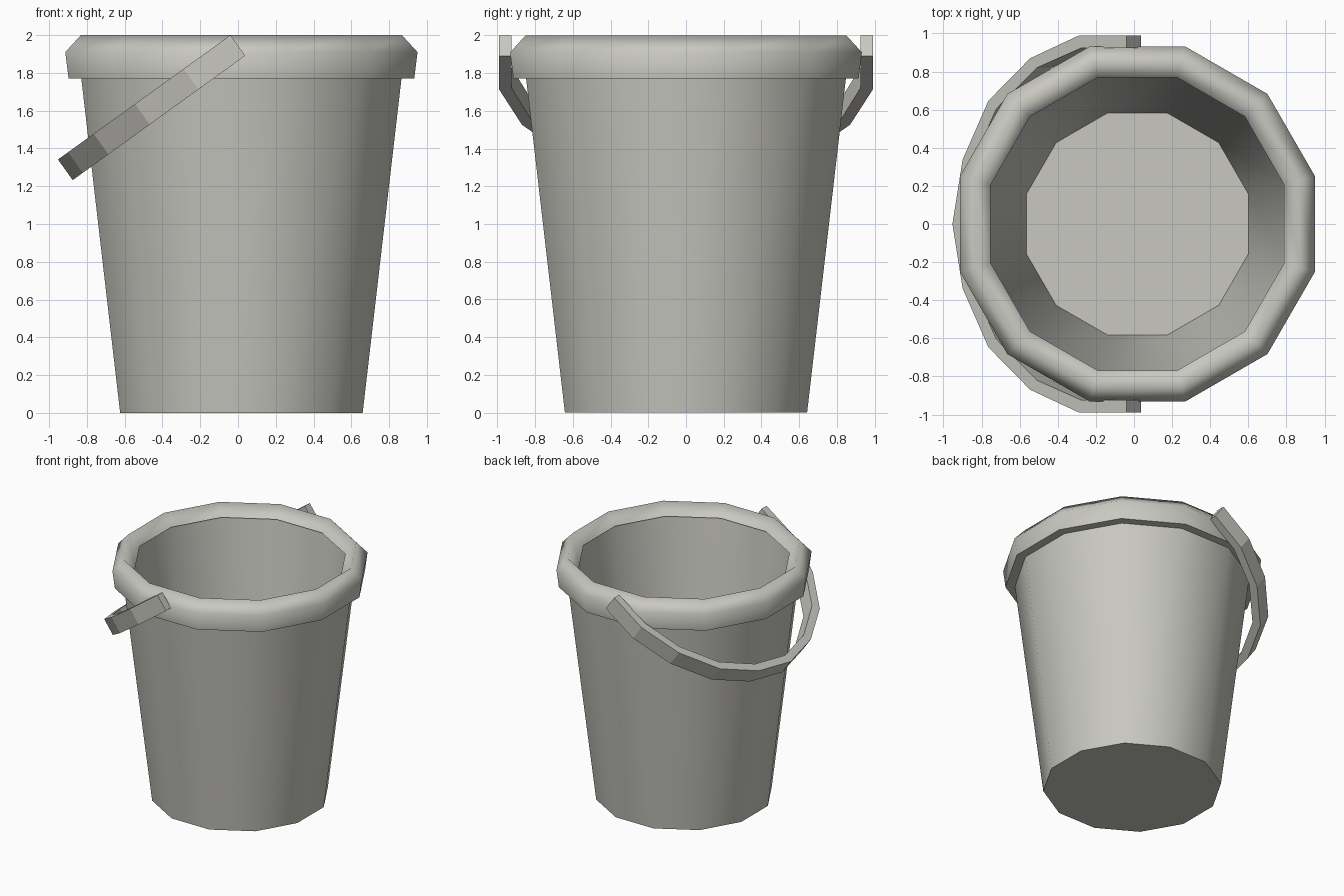
import bpy, bmesh, math

if "Cube" in bpy.data.objects:
    bpy.data.objects.remove(bpy.data.objects["Cube"])

grey = bpy.data.materials.new("warm grey")
grey.diffuse_color = (0.58, 0.575, 0.53, 1)
grey.use_nodes = True
grey.node_tree.nodes["Principled BSDF"].inputs["Base Color"].default_value = grey.diffuse_color

SIDES = 12
CX = 0.018  # the bucket sits slightly off centre, the handle hangs to -x


def finish(bm, name, smooth):
    bmesh.ops.recalc_face_normals(bm, faces=bm.faces)
    for f in bm.faces:
        f.smooth = smooth
    me = bpy.data.meshes.new(name)
    bm.to_mesh(me)
    bm.free()
    me.materials.append(grey)
    ob = bpy.data.objects.new(name, me)
    bpy.context.collection.objects.link(ob)
    return ob


def lathe(name, profile):
    """Spin (distance to flat, height, crease) points, closing both ends with a cap."""
    bm = bmesh.new()
    rings = []
    for d, z, _ in profile:
        r = d / math.cos(math.pi / SIDES)
        rings.append([bm.verts.new((CX + r * math.cos(a), r * math.sin(a), z))
                      for a in [(k + 0.5) * 2 * math.pi / SIDES for k in range(SIDES)]])
    for a, b in zip(rings, rings[1:]):
        for k in range(SIDES):
            n = (k + 1) % SIDES
            bm.faces.new((a[k], a[n], b[n], b[k]))
    bm.faces.new(rings[0])
    bm.faces.new(rings[-1])
    for ring, p in zip(rings, profile):
        if p[2]:
            for k in range(SIDES):
                bm.edges.get((ring[k], ring[(k + 1) % SIDES])).smooth = False
    return finish(bm, name, True)


# Bucket: outer wall, rounded rim, inner wall and floor
lathe("bucket", [
    (0.642, 0.0, True), (0.8475, 1.77, True), (0.915, 1.77, True),
    (0.9325, 1.91, False), (0.85, 2.0, False), (0.77, 1.91, True),
    (0.796, 1.91, True), (0.583, 0.07, True)])

# Handle: flat band, half outline as (y outer, u outer, y inner, u inner)
half = [(0.99, 0, 0.925, 0), (0.99, 0.306, 0.925, 0.29), (0.87, 0.623, 0.82, 0.58),
        (0.647, 0.893, 0.605, 0.842), (0.338, 1.06, 0.317, 1.0), (0, 1.126, 0, 1.062)]
outline = half + [(-a, b, -c, d) for a, b, c, d in half[-2::-1]]


def place(y, u, w):
    return (-0.04 - 0.811 * u + 0.078 * w, y, 2.0 - 0.585 * u - 0.109 * w)


bm = bmesh.new()
loops = [[bm.verts.new(place(*p)) for p in
          ((yo, uo, 0), (yo, uo, 1), (yi, ui, 1), (yi, ui, 0))]
         for yo, uo, yi, ui in outline]
for a, b in zip(loops, loops[1:]):
    for k in range(4):
        n = (k + 1) % 4
        bm.faces.new((a[k], a[n], b[n], b[k]))
bm.faces.new(loops[0])
bm.faces.new(loops[-1])
finish(bm, "handle", False)
